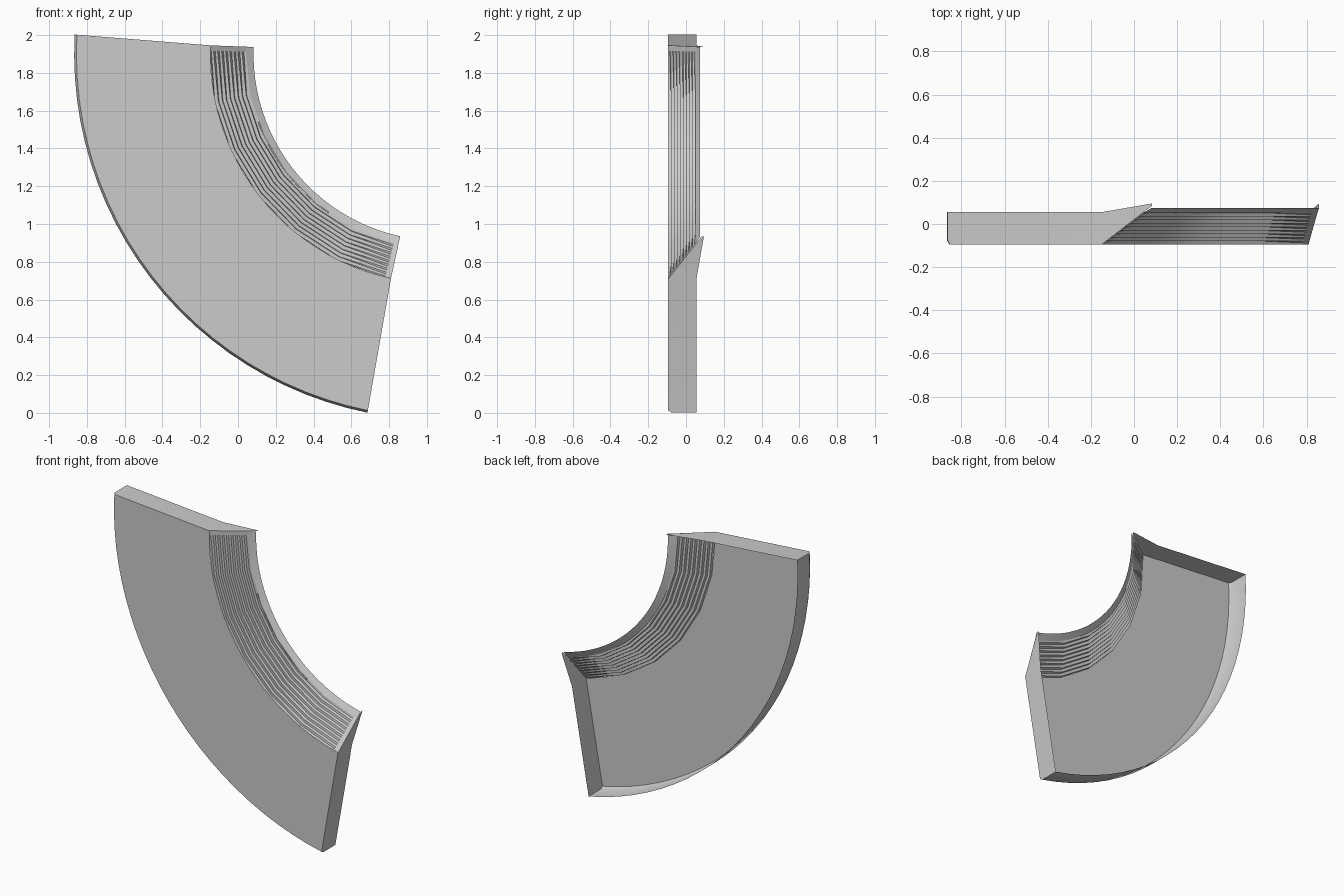
import bpy, bmesh, math

if "Cube" in bpy.data.objects:
    bpy.data.objects.remove(bpy.data.objects["Cube"])

CX, CZ, MID = 1.07, 1.90, 217.75      # arc centre and bisecting angle
R_OUT, R_KNEE, R_IN = 1.9375, 1.22, 0.988
FRONT, BACK = -0.095, 0.055


def half_angle(r):
    # the ends flare slightly towards the outer arc
    return 39.9 + 0.9 * max(0.0, (r - R_KNEE) / (R_OUT - R_KNEE))


def point(r, y, t):
    a = math.radians(MID + t * half_angle(r))
    return (CX + r * math.cos(a), y, CZ + r * math.sin(a))


def make_grid(name, rows, angle=40, flip=False):
    bm = bmesh.new()
    vs = [[bm.verts.new(p) for p in row] for row in rows]
    for a, b in zip(vs, vs[1:]):
        for j in range(len(a) - 1):
            f = [a[j], b[j], b[j + 1], a[j + 1]]
            bm.faces.new(f[::-1] if flip else f)
    me = bpy.data.meshes.new(name)
    bm.to_mesh(me)
    bm.free()
    ob = bpy.data.objects.new(name, me)
    bpy.context.collection.objects.link(ob)
    bpy.ops.object.select_all(action='DESELECT')
    ob.select_set(True)
    bpy.context.view_layer.objects.active = ob
    bpy.ops.object.shade_smooth_by_angle(angle=math.radians(angle))
    return ob


def stations(n, limit=1.0):
    return [limit * (2 * i / n - 1) for i in range(n + 1)]


# Outer wall, bevelled edge and flat front plate
shell = [(R_OUT, BACK), (R_OUT, -0.075), (R_OUT - 0.012, FRONT), (R_KNEE - 0.004, FRONT)]
make_grid("front_shell", [[point(r, y, t) for r, y in shell] for t in stations(24)])

# Inner lip beyond the grooves
lip = [(1.03, 0.05), (R_IN, 0.075)]
make_grid("inner_lip", [[point(r, y, t) for r, y in lip] for t in stations(24)])

# Sloping grooved band: grooves fade out at both ends
TEETH = 9
A, B = (1.222, FRONT), (1.028, 0.05)


def groove_row(t, depth):
    row = []
    for k in range(2 * TEETH + 1):
        f = k / (2 * TEETH)
        d = depth if k % 2 else 0.0
        row.append(point(A[0] + (B[0] - A[0]) * f + 0.61 * d,
                         A[1] + (B[1] - A[1]) * f + 0.80 * d, t))
    return row


inner = stations(6, 0.965)
ts = [-1.0] + inner + [1.0]
make_grid("grooved_band",
          [groove_row(t, 0.013 if abs(t) < 0.9 else 0.0) for t in ts], 25)

# End walls
front_edge = [(R_OUT, -0.075), (R_OUT - 0.012, FRONT), (R_KNEE, FRONT), (R_IN, 0.084)]
back_edge = [(R_OUT, BACK), (R_OUT - 0.012, BACK), (R_KNEE, BACK), (R_IN, 0.095)]
for name, t in (("upper_end_wall", -1), ("lower_end_wall", 1)):
    make_grid(name, [[point(r, y, t) for r, y in e] for e in (front_edge, back_edge)],
              flip=(t < 0))
